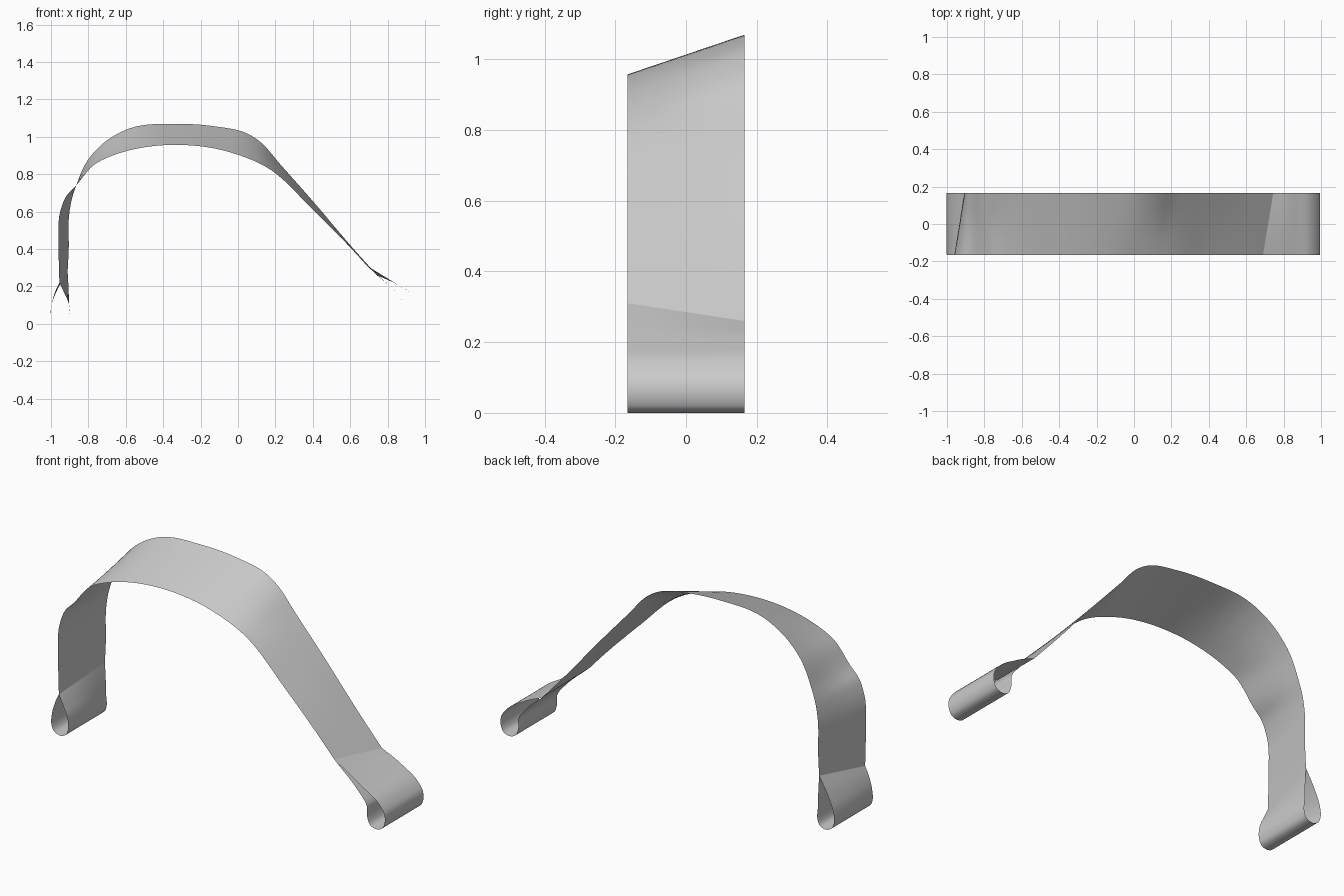
import bpy
import bmesh
from mathutils import Vector

HALF_WIDTH = 0.165
STEPS = 6       # curve samples between control points
ACROSS = 4      # strips across the band

if "Cube" in bpy.data.objects:
    bpy.data.objects.remove(bpy.data.objects["Cube"], do_unlink=True)

grey = bpy.data.materials.new("plain grey")
grey.use_nodes = True
grey.diffuse_color = (0.6, 0.6, 0.6, 1)
grey.node_tree.nodes["Principled BSDF"].inputs["Base Color"].default_value = grey.diffuse_color


def smooth_path(points):
    """Pass a centripetal-like spline through (x, z, twist x, twist z) points."""
    pts = [Vector(tuple(p) + (0,) * (4 - len(p))) for p in points]
    spans = [max((b - a).length, 1e-4) for a, b in zip(pts, pts[1:])]
    slopes = [(b - a) / s for a, b, s in zip(pts, pts[1:], spans)]
    tangents = [slopes[0]]
    for i in range(1, len(slopes)):
        tangents.append((slopes[i - 1] * spans[i] + slopes[i] * spans[i - 1])
                        / (spans[i - 1] + spans[i]))
    tangents.append(slopes[-1])
    path = []
    for i, s in enumerate(spans):
        for k in range(STEPS):
            t = k / STEPS
            a = pts[i] + tangents[i] * s * t
            b = pts[i + 1] - tangents[i + 1] * s * (1 - t)
            w = t * t * (3 - 2 * t)
            hermite = (pts[i] * (1 - w) + pts[i + 1] * w
                       + tangents[i] * s * t * (1 - t) ** 2
                       - tangents[i + 1] * s * t * t * (1 - t))
            path.append(hermite)
    return path + [pts[-1]]


def band(name, points):
    """Sweep the path from front edge to back edge, twisting as it goes."""
    bm = bmesh.new()
    rows = []
    for x, z, dx, dz in smooth_path(points):
        row = []
        for j in range(ACROSS + 1):
            side = 2 * j / ACROSS - 1
            row.append(bm.verts.new((x + dx * side, HALF_WIDTH * side, max(z + dz * side, 0))))
        rows.append(row)
    for lower, upper in zip(rows, rows[1:]):
        for j in range(ACROSS):
            bm.faces.new((lower[j], lower[j + 1], upper[j + 1], upper[j]))
    mesh = bpy.data.meshes.new(name)
    bm.to_mesh(mesh)
    bm.free()
    mesh.materials.append(grey)
    mesh.shade_smooth()
    bpy.context.collection.objects.link(bpy.data.objects.new(name, mesh))


# Both ends of the strap, where the loops begin
right_end = (-.933, .25, .022, .03)
left_end = (.717, .285, .027, -.025)

# Arched, slightly twisted strap
band("strap", [
    right_end, (-.932, .4, .027, 0), (-.925, .6, .023, -.01),
    (-.905, .67, .015, -.01), (-.865, .74), (-.785, .865, -.015, .015),
    (-.69, .937, -.02, .037), (-.565, .99, -.015, .055), (-.33, 1.013, 0, .056),
    (-.13, .998, .007, .058), (.022, .962, .022, .058), (.105, .92, .02, .048),
    (.2, .84, .02, .02), (.4, .633, .011, .011), (.6, .415, .003, .003), left_end])

# Teardrop loop under the upright end
band("right_loop", [
    right_end, (-.97, .18, .008, .01), (-.997, .1), (-1, .05), (-.985, .015),
    (-.95, 0), (-.915, .012), (-.9, .05), (-.903, .1), (-.918, .18, .012, .012), right_end])

# Bent loop at the sloping end
band("left_loop", [
    left_end, (.86, .205), (.96, .137), (.99, .09), (.99, .04), (.975, .012),
    (.94, 0), (.905, .012), (.888, .05), (.885, .11), (.84, .172), left_end])
